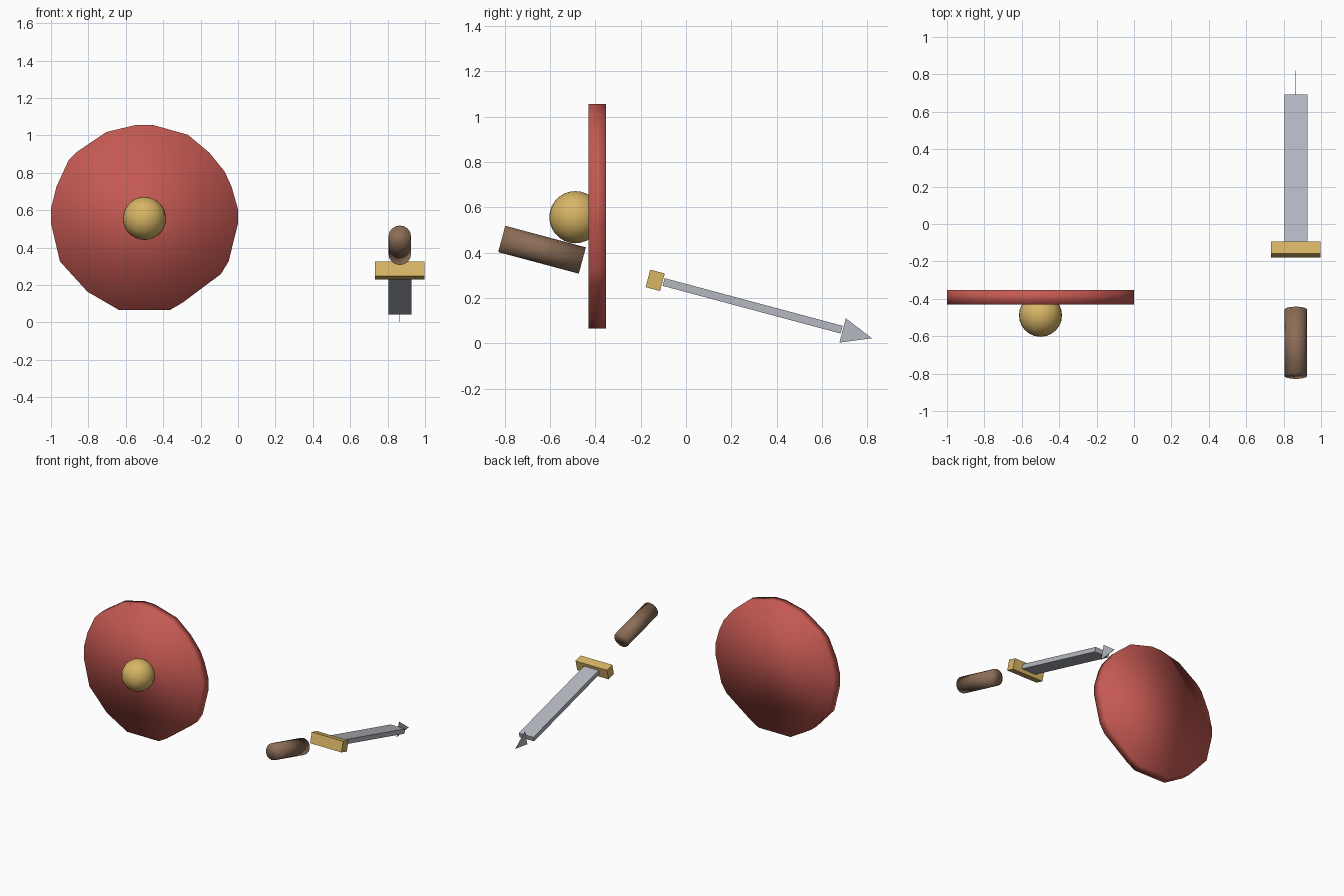
import bpy, bmesh, math
from mathutils import Matrix, Vector

if "Cube" in bpy.data.objects:
    bpy.data.objects.remove(bpy.data.objects["Cube"])


def material(name, rgb):
    m = bpy.data.materials.new(name)
    m.diffuse_color = (*rgb, 1)
    m.use_nodes = True
    m.node_tree.nodes["Principled BSDF"].inputs["Base Color"].default_value = m.diffuse_color
    return m


RED = material("red", (0.56, 0.10, 0.085))
GOLD = material("gold", (0.68, 0.46, 0.13))
BROWN = material("brown", (0.26, 0.155, 0.095))
STEEL = material("steel", (0.46, 0.48, 0.53))

TILT = Matrix.Rotation(math.radians(-15), 4, 'X')  # sword points back and down


def finish(name, bm, mat, matrix=Matrix(), smooth=False):
    bmesh.ops.recalc_face_normals(bm, faces=bm.faces)
    bm.transform(matrix)
    for f in bm.faces:
        f.smooth = smooth
    me = bpy.data.meshes.new(name)
    bm.to_mesh(me)
    bm.free()
    me.materials.append(mat)
    ob = bpy.data.objects.new(name, me)
    bpy.context.collection.objects.link(ob)
    return ob


def box(name, center, size, mat):
    bm = bmesh.new()
    bmesh.ops.create_cube(bm, size=1, matrix=Matrix.Diagonal((*size, 1)))
    return finish(name, bm, mat, Matrix.Translation(center) @ TILT)


def prism(name, points, offset, mat, smooth=False):
    bm = bmesh.new()
    face = bm.faces.new([bm.verts.new(p) for p in points])
    ext = bmesh.ops.extrude_face_region(bm, geom=[face], use_keep_orig=True)
    verts = [g for g in ext["geom"] if isinstance(g, bmesh.types.BMVert)]
    bmesh.ops.translate(bm, verts=verts, vec=Vector(offset))
    return finish(name, bm, mat, smooth=smooth)


# Shield: roughly cut round slab
outline = [(-1, .53), (-1, .61), (-.97, .727), (-.906, .866), (-.858, .914),
           (-.703, 1.018), (-.543, 1.056), (-.457, 1.056), (-.268, 1.003),
           (-.152, .906), (-.072, .807), (-.035, .727), (0, .605), (0, .53),
           (-.05, .326), (-.092, .258), (-.297, .105), (-.366, .065),
           (-.634, .065), (-.805, .164), (-.952, .326)]
prism("shield", [(x, -0.43, z) for x, z in outline], (0, 0.077, 0), RED, True)

# Shield boss
bm = bmesh.new()
bmesh.ops.create_uvsphere(bm, u_segments=24, v_segments=14, radius=0.115)
finish("shield_boss", bm, GOLD, Matrix.Translation((-0.5, -0.488, 0.556)), True)

# Sword grip
bm = bmesh.new()
bmesh.ops.create_cone(bm, cap_ends=True, segments=16, radius1=0.06,
                      radius2=0.06, depth=0.368)
finish("grip", bm, BROWN, Matrix.Translation((0.865, -0.635, 0.4125)) @ TILT
       @ Matrix.Rotation(math.radians(90), 4, 'X'), True)

# Sword guard and blade
box("guard", (0.865, -0.136, 0.2775), (0.265, 0.066, 0.08), GOLD)
box("blade", (0.865, 0.294, 0.165), (0.123, 0.813, 0.035), STEEL)

# Blade tip: thin upright triangle
prism("blade_tip", [(0.864, 0.705, 0.11), (0.864, 0.677, 0.003),
                    (0.864, 0.82, 0.022)], (0.002, 0, 0), STEEL)
